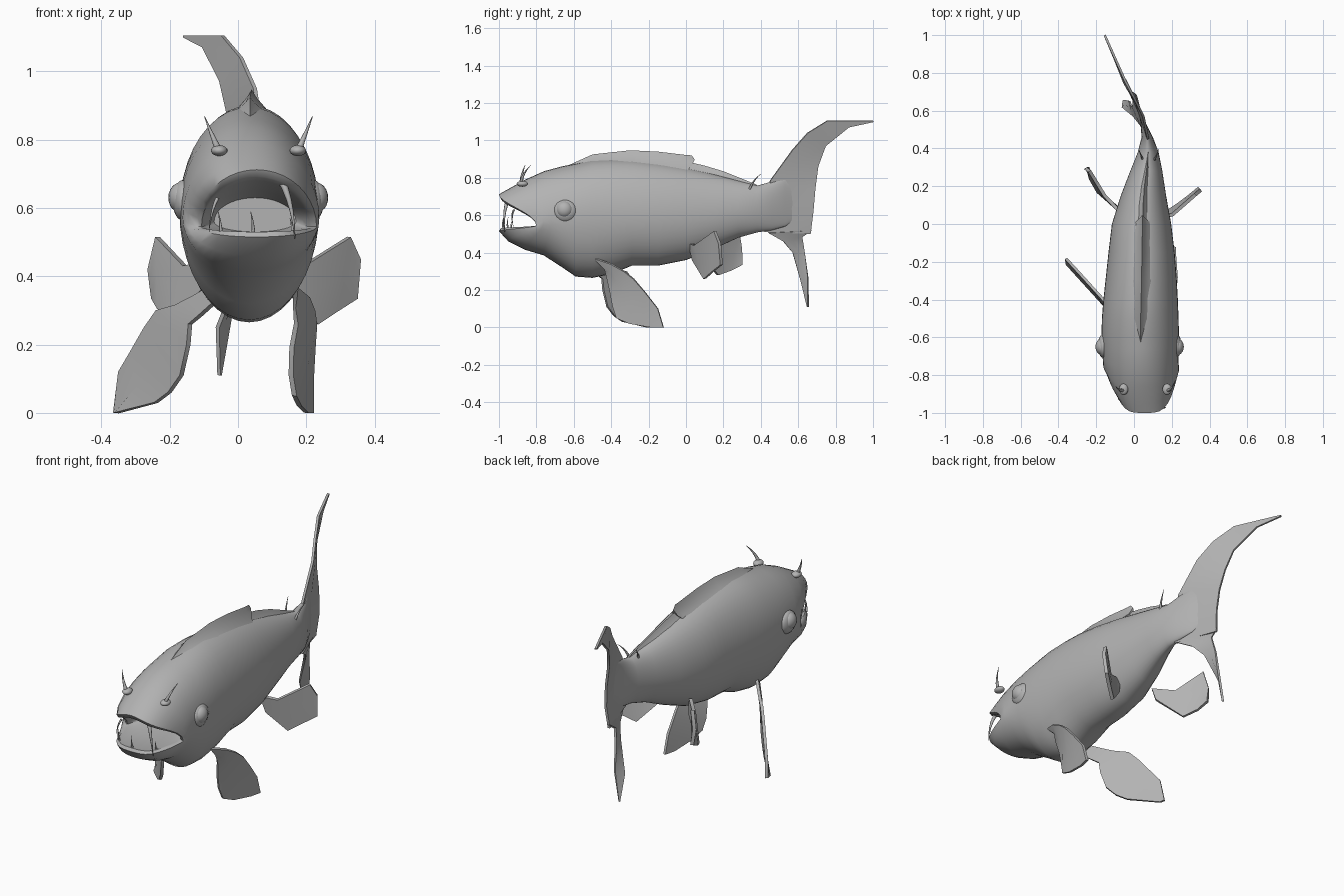
import bpy, bmesh, math
from mathutils import Vector

grey = bpy.data.materials.new("fish grey")
grey.diffuse_color = (0.45, 0.45, 0.45, 1)


def finish(name, bm, angle=50):
    bmesh.ops.recalc_face_normals(bm, faces=bm.faces)
    me = bpy.data.meshes.new(name)
    bm.to_mesh(me)
    bm.free()
    ob = bpy.data.objects.new(name, me)
    bpy.context.collection.objects.link(ob)
    me.materials.append(grey)
    bpy.ops.object.select_all(action='DESELECT')
    ob.select_set(True)
    bpy.context.view_layer.objects.active = ob
    bpy.ops.object.shade_smooth_by_angle(angle=math.radians(angle))
    return ob


def loft(name, rings, angle=50):
    """Skin closed rings in order and cap both ends."""
    bm = bmesh.new()
    vs = [[bm.verts.new(p) for p in r] for r in rings]
    n = len(vs[0])
    for a, b in zip(vs, vs[1:]):
        for i in range(n):
            j = (i + 1) % n
            bm.faces.new((a[i], a[j], b[j], b[i]))
    bm.faces.new(vs[0])
    bm.faces.new(vs[-1])
    return finish(name, bm, angle)


def fin(name, rows, thick=0.012):
    """Thin plate between two edges, given as pairs of points."""
    bm = bmesh.new()
    vs = [[bm.verts.new(Vector(a).lerp(Vector(b), k / 2)) for k in range(3)] for a, b in rows]
    for a, b in zip(vs, vs[1:]):
        for k in range(2):
            bm.faces.new((a[k], a[k + 1], b[k + 1], b[k]))
    ob = finish(name, bm, 40)
    m = ob.modifiers.new("thickness", 'SOLIDIFY')
    m.thickness, m.offset = thick, 0
    m = ob.modifiers.new("crisp_edges", 'EDGE_SPLIT')
    m.split_angle = math.radians(40)


def ball(name, centre, size):
    bm = bmesh.new()
    bmesh.ops.create_uvsphere(bm, u_segments=20, v_segments=12, radius=1)
    bmesh.ops.scale(bm, vec=size, verts=bm.verts)
    bmesh.ops.translate(bm, vec=centre, verts=bm.verts)
    finish(name, bm, 180)


def spike(name, pts, r):
    """Curved tapering spike through three points."""
    a, b, c = map(Vector, pts)
    side = (c - a).orthogonal().normalized()
    up = (c - a).cross(side).normalized()
    rings = []
    for k in range(6):
        t = k / 5
        p = a * (1 - t) ** 2 + b * 2 * t * (1 - t) + c * t * t
        w = r * (1 - 0.9 * t)
        rings.append([p + (side * math.cos(q) + up * math.sin(q)) * w
                      for q in (i * math.tau / 8 for i in range(8))])
    loft(name, rings)


def ring(y, cx, hw, zb, zm, zt, sweep=0.0, n=40):
    """Egg-shaped section; sweep pulls the sides back to form the mouth corner."""
    out = []
    for i in range(n):
        t = i * math.tau / n
        s, c = math.sin(t), math.cos(t)
        out.append((cx + hw * s, y + sweep * s ** 4, zm + c * ((zt - zm) if c > 0 else (zm - zb))))
    return out


# Body: mouth pouch, lips, head, trunk and tail stem
sections = [
    (-0.72, 0.05, 0.12, 0.53, 0.56, 0.63, 0.0),
    (-0.82, 0.05, 0.14, 0.52, 0.55, 0.65, 0.06),
    (-0.96, 0.052, 0.155, 0.525, 0.545, 0.68, 0.17),
    (-0.99, 0.055, 0.162, 0.53, 0.545, 0.692, 0.19),
    (-1.0, 0.055, 0.175, 0.515, 0.545, 0.712, 0.2),
    (-0.95, 0.045, 0.192, 0.46, 0.555, 0.74, 0.17),
    (-0.86, 0.038, 0.2, 0.415, 0.57, 0.79, 0.1),
    (-0.76, 0.035, 0.2, 0.385, 0.58, 0.835, 0.04),
    (-0.66, 0.033, 0.203, 0.32, 0.59, 0.862, 0),
    (-0.59, 0.033, 0.205, 0.272, 0.595, 0.875, 0),
    (-0.5, 0.033, 0.203, 0.265, 0.6, 0.895, 0),
    (-0.4, 0.035, 0.197, 0.285, 0.6, 0.9, 0),
    (-0.29, 0.038, 0.188, 0.33, 0.6, 0.897, 0),
    (-0.15, 0.04, 0.175, 0.33, 0.6, 0.88, 0),
    (0.0, 0.04, 0.157, 0.36, 0.6, 0.855, 0),
    (0.15, 0.05, 0.12, 0.42, 0.61, 0.82, 0),
    (0.28, 0.065, 0.085, 0.48, 0.63, 0.785, 0),
    (0.38, 0.075, 0.055, 0.508, 0.64, 0.758, 0),
    (0.46, 0.07, 0.03, 0.52, 0.65, 0.78, 0),
    (0.53, 0.05, 0.015, 0.54, 0.66, 0.8, 0),
    (0.59, 0.03, 0.003, 0.58, 0.66, 0.76, 0),
]
loft("body", [ring(*s) for s in sections])

# Back ridges: wedge sections as (y, x, base z, crest z, half width)
dorsal = [(-0.64, 0.035, 0.84, 0.862, 0.03), (-0.5, 0.035, 0.86, 0.925, 0.085),
          (-0.3, 0.04, 0.86, 0.947, 0.085), (-0.15, 0.042, 0.84, 0.94, 0.075),
          (0.0, 0.045, 0.83, 0.922, 0.05), (0.03, 0.045, 0.865, 0.92, 0.015),
          (0.045, 0.045, 0.895, 0.9, 0.003)]
rear = [(0.0, 0.045, 0.82, 0.888, 0.055), (0.1, 0.048, 0.8, 0.865, 0.05),
        (0.2, 0.055, 0.775, 0.835, 0.04), (0.3, 0.068, 0.75, 0.795, 0.03),
        (0.38, 0.075, 0.73, 0.762, 0.01)]
for name, rows in (("dorsal_fin", dorsal), ("rear_ridge", rear)):
    loft(name, [[(x + s * w, y, a + (b - a) * h)
                 for s, h in ((-1, 0), (-.5, .35), (-.15, .75), (0, 1), (.15, .75), (.5, .35), (1, 0))]
                for y, x, a, b, w in rows], 60)

# Tail: upper and lower lobes
fin("tail_upper_lobe", [
    ((.075, .42, .51), (.0, .665, .50)), ((.075, .43, .65), (.01, .68, .62)),
    ((.075, .45, .785), (.0, .69, .74)), ((.05, .57, .95), (-.025, .705, .86)),
    ((.01, .65, 1.04), (-.05, .745, .97)), ((-.045, .755, 1.105), (-.1, .87, 1.07)),
    ((-.155, 1.0, 1.105), (-.155, 1.0, 1.098))])
fin("tail_lower_lobe", [
    ((.075, .44, .505), (.0, .67, .52)), ((.04, .52, .46), (-.005, .62, .485)),
    ((.0, .57, .40), (-.02, .635, .40)), ((-.06, .615, .25), (-.025, .652, .27)),
    ((-.056, .65, .11), (-.052, .654, .11))])

# Front paired fins: the left one spread, the right one folded back
left = [(-.06, .38, -.06, .33), (-.13, .34, -.11, .285), (-.18, .315, -.14, .26),
        (-.235, .30, -.145, .2), (-.27, .25, -.165, .11), (-.31, .18, -.2, .06),
        (-.345, .12, -.24, .03), (-.36, .0, -.355, .0)]
depth = lambda x: -0.42 - 1.1 * (max(x, -1) + 0.155)
fin("left_front_fin", [((a, depth(a) + .012, b), (c, depth(c) - .012, d)) for a, b, c, d in left], 0.015)
fin("right_front_fin", [
    ((.17, -.49, .37), (.165, -.43, .31)), ((.205, -.40, .34), (.17, -.42, .26)),
    ((.22, -.33, .30), (.157, -.405, .19)), ((.225, -.28, .26), (.155, -.39, .11)),
    ((.22, -.22, .19), (.165, -.37, .05)), ((.215, -.15, .10), (.18, -.30, .02)),
    ((.215, -.12, .0), (.2, -.18, .0))], 0.015)

# Rear paired fins
fin("right_rear_fin", [
    ((.12, .02, .45), (.14, .04, .36)), ((.205, .05, .44), (.23, .10, .26)),
    ((.325, .155, .515), (.29, .145, .30)), ((.355, .18, .45), (.345, .19, .335))], 0.018)
fin("left_rear_fin", [
    ((-.07, .06, .45), (-.08, .08, .38)), ((-.155, .15, .43), (-.19, .17, .28)),
    ((-.235, .28, .515), (-.23, .24, .305)), ((-.258, .295, .42), (-.246, .30, .335))], 0.018)

# Eyes with sockets, brow horns and tail spines
for side, s, cx in (("left", -1, 0.025), ("right", 1, 0.035)):
    ball(side + "_eye", (cx + s * 0.192, -0.65, 0.63), (0.037, 0.045, 0.045))
    ball(side + "_eye_socket", (cx + s * 0.185, -0.645, 0.622), (0.032, 0.065, 0.06))
    hx = 0.06 + s * 0.115
    ball(side + "_horn_base", (hx, -.875, .768), (0.024, 0.03, 0.016))
    spike(side + "_brow_horn", [(hx, -.88, .765), (hx + s * .02, -.885, .81),
                                (hx + s * .043, -.845 + s * .015, .868)], 0.011)
    tx = 0.078 + s * 0.03
    spike(side + "_tail_spine", [(tx, .34, .74), (tx + s * .01, .36, .79),
                                 (tx + s * .025, .40, .82)], 0.007)

# Teeth
spike("large_fang", [(.125, -.95, .685), (.16, -.98, .62), (.167, -.97, .51)], 0.012)
spike("left_fang", [(-.06, -.92, .63), (-.08, -.94, .59), (-.085, -.92, .53)], 0.006)
for i, (x, y, h) in enumerate(((-.05, -.95, .06), (.045, -.975, .06), (.16, -.93, .04))):
    spike("lower_tooth_%d" % i, [(x, y, .525), (x, y - .01, .525 + h / 2), (x - .008, y, .53 + h)], 0.006)
